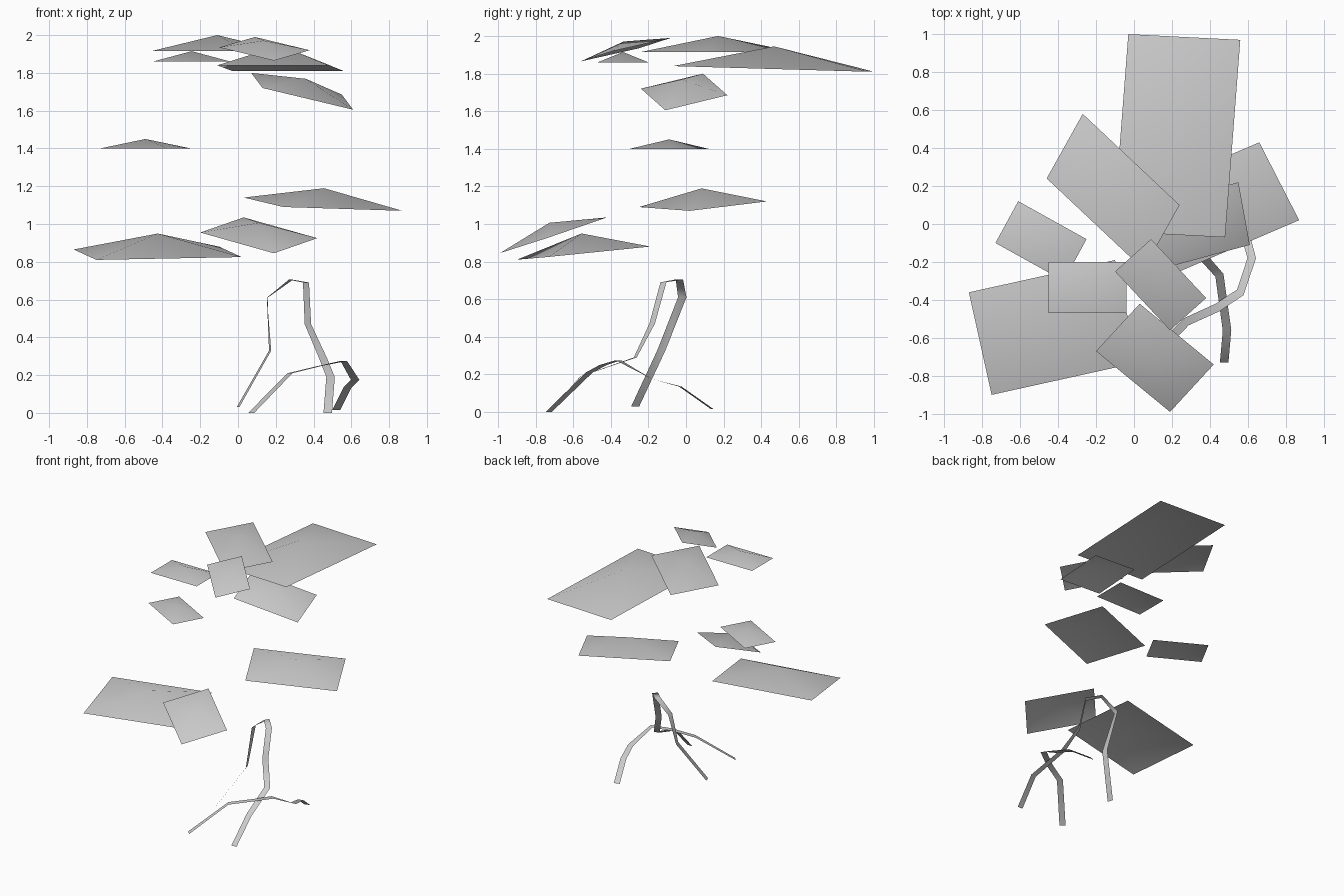
import bpy
import math
from mathutils import Vector

default = bpy.data.objects.get("Cube")
if default:
    bpy.data.objects.remove(default, do_unlink=True)


def make_material(name, rgb):
    mat = bpy.data.materials.new(name)
    mat.use_nodes = True
    colour = (*rgb, 1)
    mat.diffuse_color = colour
    mat.node_tree.nodes["Principled BSDF"].inputs["Base Color"].default_value = colour
    return mat


light_grey = make_material("light grey", (0.6, 0.6, 0.6))


def add_object(name, verts, faces):
    mesh = bpy.data.meshes.new(name)
    mesh.from_pydata([tuple(v) for v in verts], [], faces)
    mesh.materials.append(light_grey)
    for poly in mesh.polygons:
        poly.use_smooth = True
    mesh.update()
    obj = bpy.data.objects.new(name, mesh)
    bpy.context.collection.objects.link(obj)
    return obj


def leaf(name, a, b, c, rise):
    """Rectangular leaf card from three corners, its middle raised along the normal."""
    a, b, c = Vector(a), Vector(b), Vector(c)
    corners = [a, b, c, a + c - b]
    normal = (b - a).cross(c - b).normalized()
    if normal.z < 0:
        normal.negate()
        corners.reverse()
    peak = (a + c) / 2 + normal * rise
    faces = [(i, (i + 1) % 4, 4) for i in range(4)]
    return add_object(name, corners + [peak], faces)


def ribbon(name, path, width):
    """Flat strip along a path; each point holds x, y, z and the heading of its width."""
    verts = []
    for x, y, z, heading in path:
        angle = math.radians(heading)
        side = Vector((math.cos(angle), math.sin(angle), 0)) * width / 2
        centre = Vector((x, y, z))
        verts += [centre - side, centre + side]
    faces = [(i, i + 1, i + 3, i + 2) for i in range(0, len(verts) - 2, 2)]
    return add_object(name, verts, faces)


# Upper leaf cards
leaf("top_left_leaf", (-.27, .58, 1.915), (.24, .1, 1.915), (.05, -.24, 1.915), .085)
leaf("large_back_leaf", (-.03, 1, 1.81), (.56, .97, 1.81), (.48, -.07, 1.84), .12)
leaf("top_front_leaf", (.09, -.08, 1.99), (.38, -.39, 1.92), (.19, -.56, 1.865), .045)
leaf("small_top_leaf", (-.45, -.2, 1.86), (-.04, -.2, 1.86), (-.04, -.47, 1.86), .055)
leaf("sloping_leaf", (.07, .09, 1.8), (.55, .22, 1.685), (.61, -.11, 1.605), .07)

# Middle and lower leaf cards
leaf("middle_leaf", (-.61, .12, 1.4), (-.25, -.08, 1.4), (-.37, -.3, 1.4), .05)
leaf("lower_back_leaf", (.66, .43, 1.12), (.87, .02, 1.07), (.24, -.25, 1.09), .085)
leaf("lower_side_leaf", (-.87, -.36, .865), (-.75, -.9, .81), (.02, -.73, .825), .105)
leaf("lower_front_leaf", (.03, -.42, 1.035), (.42, -.74, .925), (.19, -.99, .845), .07)

# Arched root strips
ribbon("tall_root_arch", [
    (.475, -.73, 0, 0), (.49, -.56, .19, 4), (.45, -.27, .29, 20),
    (.37, -.18, .47, 41), (.36, -.12, .69, 45), (.28, -.035, .705, 60),
    (.155, -.02, .61, 85), (.17, -.13, .33, 105), (0, -.27, .03, 108)], .045)
ribbon("low_root_arch", [
    (.07, -.73, 0, -45), (.275, -.515, .21, -55), (.44, -.44, .25, -62),
    (.56, -.36, .275, -40), (.62, -.18, .175, 0), (.58, -.03, .135, 17),
    (.52, .14, .015, 18)], .045)
